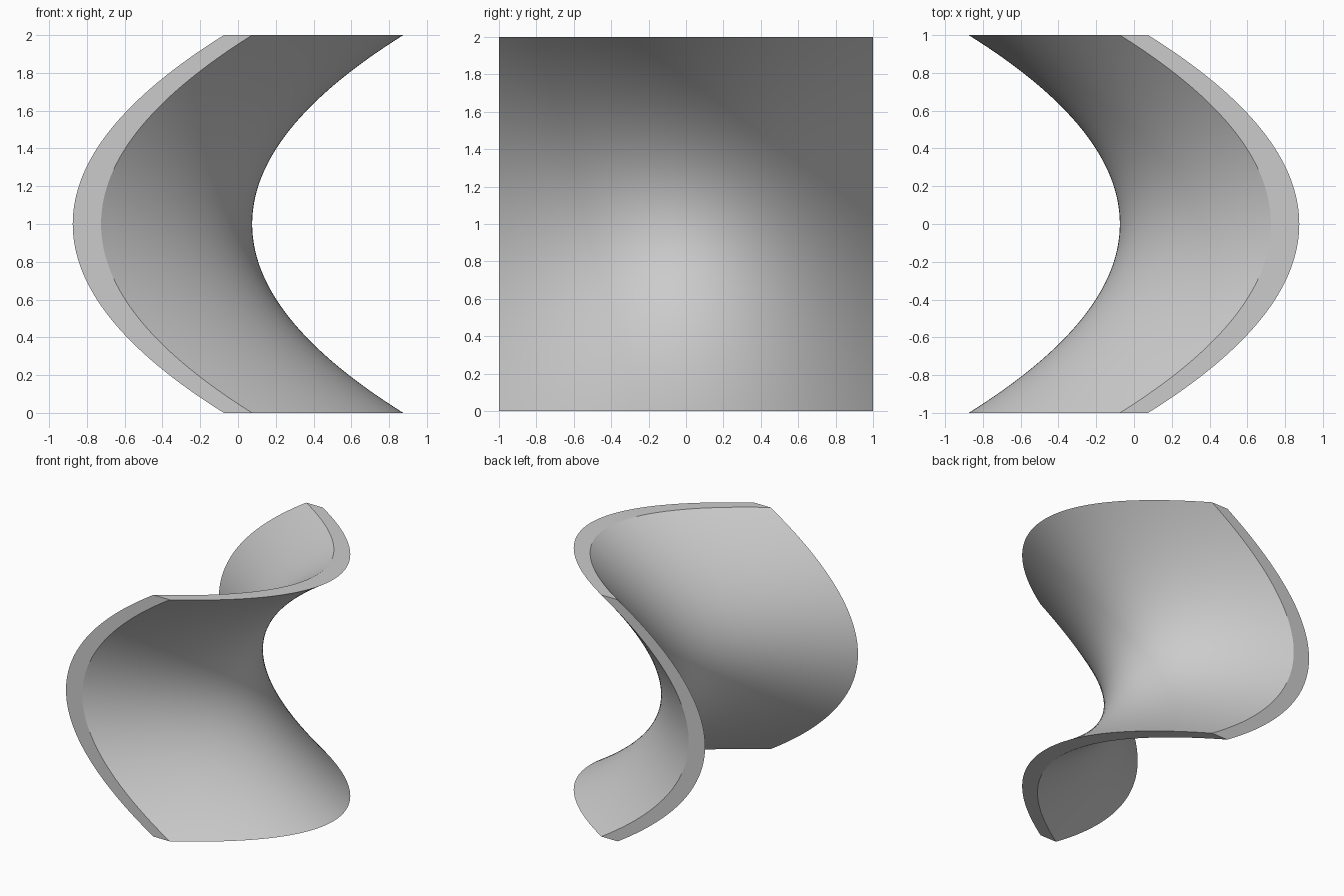
import bpy, bmesh

if "Cube" in bpy.data.objects:
    bpy.data.objects.remove(bpy.data.objects["Cube"])

N = 64            # grid divisions per side
CURVE = 0.8       # saddle depth
HALF = 0.075      # half thickness along x

grey = bpy.data.materials.new("light grey")
grey.diffuse_color = (0.6, 0.6, 0.6, 1)
grey.use_nodes = True
grey.node_tree.nodes["Principled BSDF"].inputs["Base Color"].default_value = grey.diffuse_color

bm = bmesh.new()


def sheet(offset):
    """Grid of points on the saddle, shifted along x."""
    rows = []
    for i in range(N + 1):
        y = -1 + 2 * i / N
        row = []
        for j in range(N + 1):
            h = -1 + 2 * j / N
            row.append(bm.verts.new((CURVE * (h * h - y * y) + offset, y, h + 1)))
        rows.append(row)
    return rows


right, left = sheet(HALF), sheet(-HALF)

# Two smooth curved sides
for i in range(N):
    for j in range(N):
        for s, flip in ((right, False), (left, True)):
            quad = [s[i][j], s[i + 1][j], s[i + 1][j + 1], s[i][j + 1]]
            face = bm.faces.new(quad[::-1] if flip else quad)
            face.smooth = True

# Four flat rims joining the sides
for k in range(N):
    for a, b in (((0, k), (0, k + 1)), ((N, k + 1), (N, k)),
                 ((k + 1, 0), (k, 0)), ((k, N), (k + 1, N))):
        bm.faces.new([right[a[0]][a[1]], right[b[0]][b[1]],
                      left[b[0]][b[1]], left[a[0]][a[1]]])

bmesh.ops.recalc_face_normals(bm, faces=bm.faces)

# Keep the rim edges crisp
for e in bm.edges:
    if len({f.smooth for f in e.link_faces}) > 1:
        e.smooth = False

mesh = bpy.data.meshes.new("saddle_panel")
bm.to_mesh(mesh)
bm.free()
mesh.materials.append(grey)
panel = bpy.data.objects.new("saddle_panel", mesh)
bpy.context.collection.objects.link(panel)
